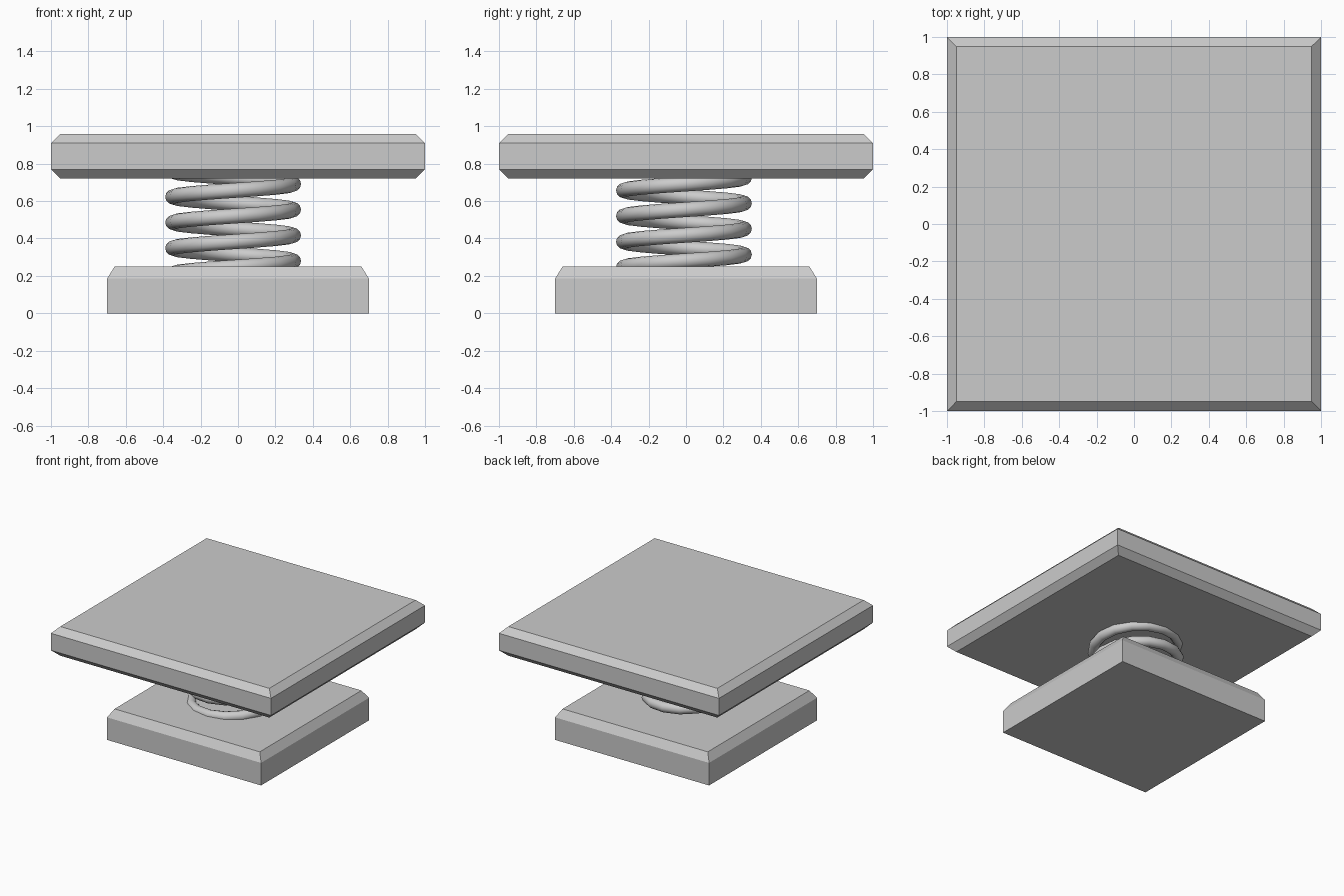
import bpy, bmesh, math

if "Cube" in bpy.data.objects:
    bpy.data.objects.remove(bpy.data.objects["Cube"])

grey = bpy.data.materials.new("plain grey")
grey.diffuse_color = (0.6, 0.6, 0.6, 1)
grey.use_nodes = True
grey.node_tree.nodes["Principled BSDF"].inputs["Base Color"].default_value = grey.diffuse_color


def stacked_plate(name, levels):
    """Square block built from (half width, height) levels."""
    bm = bmesh.new()
    rings = [[bm.verts.new((sx * h, sy * h, z))
              for sx, sy in ((-1, -1), (1, -1), (1, 1), (-1, 1))]
             for h, z in levels]
    for a, b in zip(rings, rings[1:]):
        for i in range(4):
            j = (i + 1) % 4
            bm.faces.new((a[i], a[j], b[j], b[i]))
    bm.faces.new(rings[0][::-1])
    bm.faces.new(rings[-1])
    me = bpy.data.meshes.new(name)
    bm.to_mesh(me)
    bm.free()
    me.materials.append(grey)
    ob = bpy.data.objects.new(name, me)
    bpy.context.collection.objects.link(ob)
    return ob


# Base block, chamfered on top only
stacked_plate("base", [(0.70, 0), (0.70, 0.185), (0.66, 0.25)])

# Wide top plate, chamfered above and below
stacked_plate("top_plate", [(0.95, 0.72), (1, 0.77), (1, 0.91), (0.95, 0.96)])

# Coil spring: right-handed helix, ends buried in the plates
STEPS, PITCH, RADIUS, TUBE, SIDES = 16, 0.137, 0.323, 0.04, 12
START, END = -12, 59
bm = bmesh.new()
rings = []
for s in range(START, END + 1):
    t = 2 * math.pi * s / STEPS
    z = 0.28 + PITCH * s / STEPS
    ring = []
    for k in range(SIDES):
        a = 2 * math.pi * k / SIDES
        r = RADIUS + TUBE * math.cos(a)
        ring.append(bm.verts.new((-0.026 + r * math.cos(t),
                                  -0.011 + r * math.sin(t),
                                  z + TUBE * math.sin(a))))
    rings.append(ring)
for a, b in zip(rings, rings[1:]):
    for i in range(SIDES):
        j = (i + 1) % SIDES
        bm.faces.new((a[i], b[i], b[j], a[j]))
bm.faces.new(rings[0])
bm.faces.new(rings[-1][::-1])
bmesh.ops.recalc_face_normals(bm, faces=bm.faces)
for f in bm.faces:
    f.smooth = len(f.verts) == 4
me = bpy.data.meshes.new("spring")
bm.to_mesh(me)
bm.free()
me.materials.append(grey)
spring = bpy.data.objects.new("spring", me)
bpy.context.collection.objects.link(spring)
